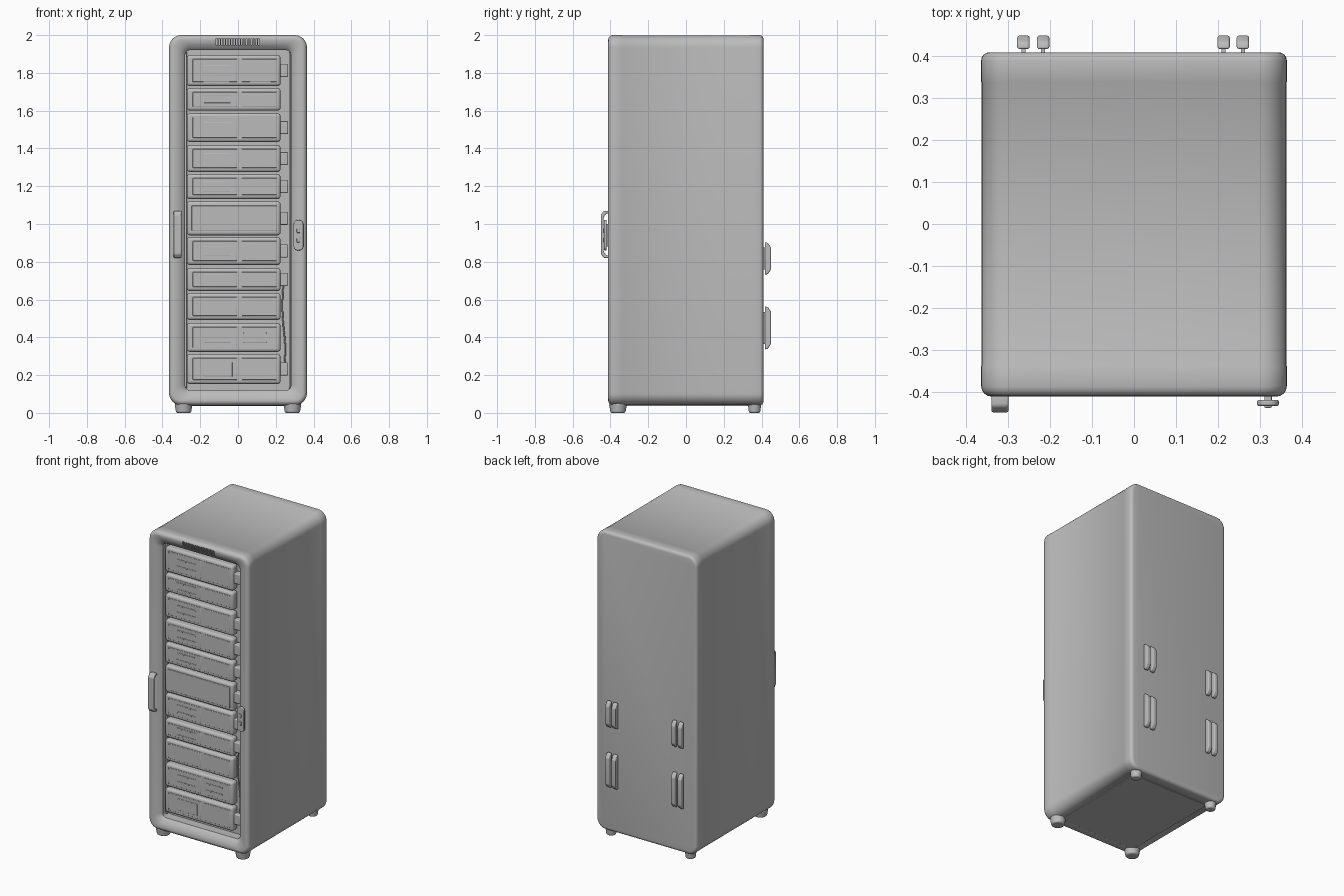
import bpy, bmesh, math
from mathutils import Vector

if "Cube" in bpy.data.objects:
    bpy.data.objects.remove(bpy.data.objects["Cube"], do_unlink=True)

grey = bpy.data.materials.new("metal_grey")
grey.use_nodes = True
grey.diffuse_color = (0.5, 0.5, 0.5, 1)
grey.node_tree.nodes["Principled BSDF"].inputs["Base Color"].default_value = grey.diffuse_color


def shade(obj, angle=35):
    bpy.ops.object.select_all(action="DESELECT")
    obj.select_set(True)
    bpy.context.view_layer.objects.active = obj
    bpy.ops.object.shade_smooth_by_angle(angle=math.radians(angle))


def finish(name, bm, bevel=0, segments=3):
    bmesh.ops.recalc_face_normals(bm, faces=bm.faces)
    mesh = bpy.data.meshes.new(name)
    bm.to_mesh(mesh)
    bm.free()
    obj = bpy.data.objects.new(name, mesh)
    bpy.context.collection.objects.link(obj)
    mesh.materials.append(grey)
    if bevel:
        mod = obj.modifiers.new("bevel", "BEVEL")
        mod.width, mod.segments = bevel, segments
    shade(obj)
    return obj


def add_box(bm, xs, ys, zs):
    for v in bmesh.ops.create_cube(bm, size=1)["verts"]:
        v.co = [(a + b) / 2 + c * (b - a) for c, (a, b) in zip(v.co, (xs, ys, zs))]


def box(name, xs, ys, zs, bevel=0, segments=3):
    bm = bmesh.new()
    add_box(bm, xs, ys, zs)
    return finish(name, bm, bevel, segments)


def side_profile(name, faces, x, width, bevel):
    """Extrude outlines of (y, z) points sideways by width, centred on x."""
    bm = bmesh.new()
    for outline in faces:
        bm.faces.new([bm.verts.new((x - width / 2, y, z)) for y, z in outline])
    bmesh.ops.remove_doubles(bm, verts=bm.verts, dist=0.0001)
    result = bmesh.ops.extrude_face_region(bm, geom=bm.faces[:])
    bmesh.ops.translate(bm, vec=(width, 0, 0),
                        verts=[g for g in result["geom"] if isinstance(g, bmesh.types.BMVert)])
    return finish(name, bm, bevel)


def rounded_ring(bm, half, z0, z1, radius, y, steps=8):
    """Rounded rectangle facing the front, as one loop of vertices."""
    ring = []
    for i, (sx, sz) in enumerate(((1, 1), (-1, 1), (-1, -1), (1, -1))):
        cx = sx * (half - radius)
        cz = z1 - radius if sz > 0 else z0 + radius
        for k in range(steps + 1):
            a = math.pi / 2 * (i + k / steps)
            ring.append(bm.verts.new((cx + radius * math.cos(a), y, cz + radius * math.sin(a))))
    return ring


def loft(name, rings_spec, bevel=0):
    bm = bmesh.new()
    rings = [rounded_ring(bm, *spec) for spec in rings_spec]
    for a, b in zip(rings, rings[1:]):
        for i in range(len(a)):
            j = (i + 1) % len(a)
            bm.faces.new((a[i], a[j], b[j], b[i]))
    bm.faces.new(rings[0])
    bm.faces.new(rings[-1])
    return finish(name, bm, bevel)


def outer(inset, y):
    return (0.365 - inset, 0.04 + inset, 2 - inset, 0.065 - inset, y)


def opening(grow, y):
    return (0.28 + grow, 0.12 - grow, 1.92 + grow, 0.025 + grow, y)


# Cabinet: recessed bay, sloped front frame, shell and rear cap in one loft
rings = [opening(0, -0.32), opening(0, -0.38), opening(0.006, -0.388), opening(0.03, -0.404)]
for k in range(5):
    a = math.pi / 2 * k / 4
    rings.append(outer(0.025 * (1 - math.sin(a)), -0.387 - 0.025 * math.cos(a)))
rings += [outer(0, -0.34), outer(0.001, -0.338), outer(0.001, 0.338), outer(0, 0.34)]
for k in range(5):
    a = math.pi / 2 * k / 4
    rings.append(outer(0.02 * (1 - math.cos(a)), 0.39 + 0.02 * math.sin(a)))
cabinet = loft("cabinet", rings)
box("base_plate", (-0.28, 0.28), (-0.34, 0.34), (0.036, 0.05), 0.003)

# Vent slots cut into the frame above the bay
bm = bmesh.new()
for k in range(18):
    x = -0.112 + k * 0.0131
    add_box(bm, (x - 0.0035, x + 0.0035), (-0.45, -0.365), (1.947, 1.982))
cutter = finish("vent_cutter", bm)
cut = cabinet.modifiers.new("vents", "BOOLEAN")
cut.operation, cut.object, cut.solver = "DIFFERENCE", cutter, "EXACT"
bpy.context.view_layer.objects.active = cabinet
bpy.ops.object.modifier_apply(modifier="vents")
bpy.data.objects.remove(cutter, do_unlink=True)
shade(cabinet)

# Equipment units, listed from the top by bottom and top height
FACE = -0.375
units = [(1.73, 1.895), (1.60, 1.72), (1.434, 1.587), (1.275, 1.418), (1.132, 1.265),
         (0.94, 1.12), (0.783, 0.931), (0.645, 0.767), (0.492, 0.635), (0.323, 0.476), (0.153, 0.312)]
for n, (z0, z1) in enumerate(units, 1):
    mid = (z0 + z1) / 2
    box(f"unit_{n}", (-0.27, 0.225), (-0.32, FACE), (z0, z1), 0.016, 4)
    if n == 6:
        box("display_panel", (-0.245, 0.205), (FACE + 0.01, FACE - 0.004), (z0 + 0.022, z1 - 0.022), 0.004)
        continue
    for side, xs in (("left", (-0.24, -0.005)), ("right", (0.02, 0.205))):
        box(f"unit_{n}_{side}_panel", xs, (FACE + 0.01, FACE - 0.002), (z0 + 0.022, z1 - 0.022), 0.002, 2)
    slots = [] if n in (9, 11) else [("left", (-0.18, -0.04))]
    if n == 10:
        slots.append(("right", (0.03, 0.15)))
    for side, xs in slots:
        for k, dz in enumerate((-0.022, 0.022)):
            box(f"unit_{n}_{side}_slot_{k + 1}", xs, (FACE, FACE - 0.004), (mid + dz - 0.004, mid + dz + 0.004), 0.001)
    if n == 11:
        box("unit_11_drive", (-0.18, -0.03), (FACE, FACE - 0.004), (mid - 0.04, mid + 0.035), 0.002)

# Latches beside some units, and the rails they hang on
for n, (z0, z1) in enumerate(units, 1):
    mid = (z0 + z1) / 2
    if n not in (2, 9, 10):
        box(f"latch_{n}", (0.222, 0.266), (-0.32, -0.362), (mid - 0.034, mid + 0.034), 0.006)
for side, x in (("left", -0.276), ("right", 0.275)):
    box(f"{side}_mounting_rail", (x - 0.005, x + 0.005), (-0.315, -0.35), (0.13, 1.91), 0.002)

# Cable hanging in the side channel
curve = bpy.data.curves.new("side_cable", "CURVE")
curve.dimensions, curve.bevel_depth = "3D", 0.004
spline = curve.splines.new("NURBS")
path = [(0.24, 0.68), (0.232, 0.58), (0.238, 0.45), (0.255, 0.35), (0.245, 0.25)]
spline.points.add(len(path) - 1)
for point, (x, z) in zip(spline.points, path):
    point.co = (x, -0.335, z, 1)
spline.use_endpoint_u = True
curve.materials.append(grey)
bpy.context.collection.objects.link(bpy.data.objects.new("side_cable", curve))

# Door handle: a D-shaped band
loop = [(-0.408, 0.82), (-0.435, 0.82), (-0.45, 0.84), (-0.45, 1.05), (-0.435, 1.07), (-0.408, 1.07)]
inner = [(min(y + 0.014, -0.408), z + math.copysign(0.014, 0.945 - z)) for y, z in loop]
bands = [(loop[i], loop[i + 1], inner[i + 1], inner[i]) for i in range(5)]
side_profile("door_handle", bands, -0.32, 0.041, 0.006)

# Lock: rounded plate on a stem, with two buttons
box("lock_stem", (0.311, 0.329), (-0.40, -0.425), (0.88, 1.0), 0.003)
lock = loft("lock_plate", [(0.026, 0.86, 1.022, 0.024, -0.42), (0.026, 0.86, 1.022, 0.024, -0.434)], 0.004)
lock.location.x = 0.32
for k, z in enumerate((0.915, 0.965)):
    box(f"lock_button_{k + 1}", (0.311, 0.329), (-0.43, -0.439), (z - 0.012, z + 0.012), 0.004)

# Rear grips on slim stems: two heights, a pair on each side
for level, z0, z1 in (("upper", 0.73, 0.905), ("lower", 0.335, 0.565)):
    for k, x in enumerate((-0.264, -0.217, 0.214, 0.26)):
        outline = [(0.418, z0), (0.435, z0 + 0.006), (0.45, z0 + 0.03),
                   (0.45, z1 - 0.03), (0.435, z1 - 0.006), (0.418, z1)]
        side_profile(f"{level}_rear_grip_{k + 1}", [outline], x, 0.03, 0.006)
        box(f"{level}_grip_stem_{k + 1}", (x - 0.005, x + 0.005), (0.405, 0.425), (z0 + 0.03, z1 - 0.03))

# Feet
for end, y, r in (("front", -0.36, 0.048), ("rear", 0.363, 0.036)):
    for side, x in (("left", 0.288), ("right", -0.288)):
        bm = bmesh.new()
        bmesh.ops.create_cone(bm, cap_ends=True, segments=24, radius1=r * 0.82, radius2=r, depth=0.05)
        bmesh.ops.translate(bm, vec=(x, y, 0.025), verts=bm.verts)
        finish(f"{end}_{side}_foot", bm, 0.008)
